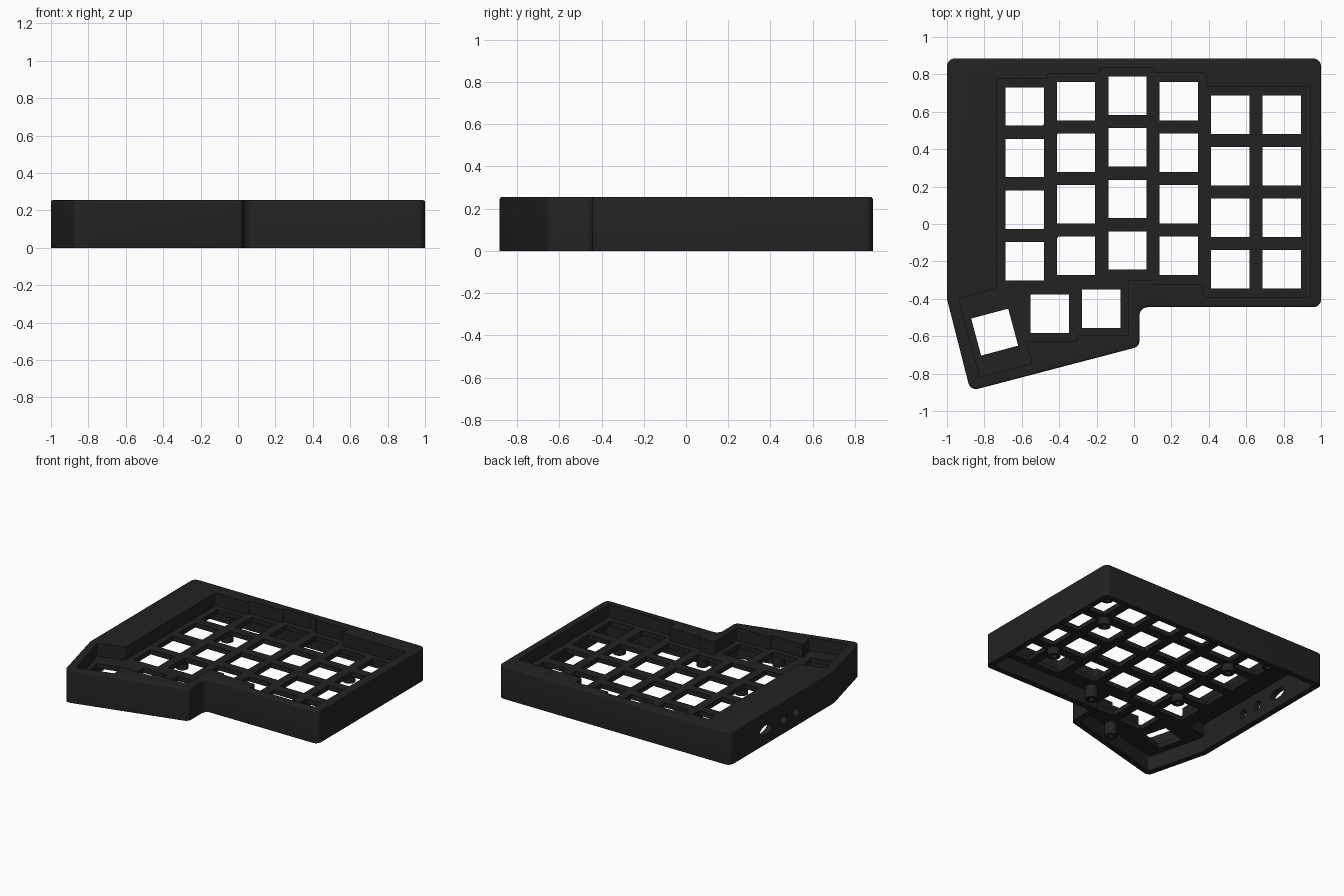
import bpy, bmesh, math
from mathutils import Vector, Matrix

if "Cube" in bpy.data.objects:
    bpy.data.objects.remove(bpy.data.objects["Cube"])

H = 0.255                            # case height
PLATE_TOP, PLATE_BOT = 0.155, 0.118  # switch plate

black = bpy.data.materials.new("matte_black")
black.diffuse_color = (0.016, 0.016, 0.016, 1)
black.use_nodes = True
black.node_tree.nodes["Principled BSDF"].inputs["Base Color"].default_value = black.diffuse_color


def make_object(name, bm):
    bmesh.ops.recalc_face_normals(bm, faces=bm.faces)
    mesh = bpy.data.meshes.new(name)
    bm.to_mesh(mesh)
    bm.free()
    ob = bpy.data.objects.new(name, mesh)
    mesh.materials.append(black)
    bpy.context.collection.objects.link(ob)
    return ob


def rounded(points, radius, steps=6):
    """Round every corner of a closed outline."""
    out, n = [], len(points)
    for i in range(n):
        p = Vector(points[i])
        a = (Vector(points[i - 1]) - p).normalized()
        b = (Vector(points[(i + 1) % n]) - p).normalized()
        half = a.angle(b) / 2
        centre = p + (a + b).normalized() * (radius / math.sin(half))
        start = p + a * (radius / math.tan(half)) - centre
        end = p + b * (radius / math.tan(half)) - centre
        for k in range(steps + 1):
            v = start.lerp(end, k / steps).normalized() * radius
            out.append(centre + v)
    return out


def inset(points, d):
    """Offset a clockwise outline inwards."""
    out, n = [], len(points)
    for i in range(n):
        p = Vector(points[i])
        e1 = (p - Vector(points[i - 1])).normalized()
        e2 = (Vector(points[(i + 1) % n]) - p).normalized()
        n1, n2 = Vector((e1.y, -e1.x)), Vector((e2.y, -e2.x))
        out.append(p + (n1 + n2) * (d / (1 + n1.dot(n2))))
    return out


def prism(name, points, z0, z1, top_bevel=0):
    bm = bmesh.new()
    base = bm.faces.new([bm.verts.new((p[0], p[1], z0)) for p in points])
    ext = bmesh.ops.extrude_face_region(bm, geom=[base])["geom"]
    bmesh.ops.translate(bm, vec=(0, 0, z1 - z0),
                        verts=[g for g in ext if isinstance(g, bmesh.types.BMVert)])
    if top_bevel:
        rim = [e for e in bm.edges if all(v.co.z > z1 - 1e-5 for v in e.verts)]
        bmesh.ops.bevel(bm, geom=rim, offset=top_bevel, segments=3,
                        profile=0.5, affect='EDGES')
    return make_object(name, bm)


def cylinders(name, spots, r, z0, z1):
    bm = bmesh.new()
    for x, y in spots:
        bmesh.ops.create_cone(bm, cap_ends=True, segments=24, radius1=r, radius2=r,
                              depth=z1 - z0,
                              matrix=Matrix.Translation((x, y, (z0 + z1) / 2)))
    return make_object(name, bm)


def cut(target, cutter):
    mod = target.modifiers.new("cut", 'BOOLEAN')
    mod.operation, mod.solver, mod.object = 'DIFFERENCE', 'EXACT', cutter
    bpy.context.view_layer.objects.active = target
    bpy.ops.object.modifier_apply(modifier=mod.name)
    bpy.data.objects.remove(cutter)


# Outer shell
outline = [(-1, .885), (1, .885), (1, -.445), (.03, -.445),
           (.03, -.655), (-.875, -.892), (-1, -.40)]
case = prism("keyboard_case", rounded(outline, .042), 0, H, .01)

# Hollow underside, and the taller electronics bay along the left
cut(case, prism("hollow", rounded(inset(outline, .045), .025), -.1, PLATE_BOT))
cut(case, prism("bay", [(-.955, .84), (-.785, .84), (-.785, -.33), (-.955, -.37)],
                .05, H - .04))

# Stepped key well in the top
well = [(-.735, .775), (-.46, .775), (-.46, .805), (-.185, .805), (-.185, .835),
        (.105, .835), (.105, .81), (.385, .81), (.385, .735), (.94, .735),
        (.94, -.39), (.37, -.39), (.37, -.32), (.095, -.32), (.095, -.30),
        (-.03, -.30), (-.03, -.595), (-.305, -.595), (-.305, -.628),
        (-.575, -.628), (-.545, -.745), (-.825, -.82), (-.937, -.40),
        (-.735, -.345)]
cut(case, prism("key_well", rounded(well, .008, 3), PLATE_TOP, H + .1))

# Switch openings: six staggered columns of four, then three thumb keys
keys = [(x, top - .2755 * row, 0)
        for x, top in zip((-.585, -.31, -.035, .24, .515, .79),
                          (.628, .657, .685, .657, .585, .585))
        for row in range(4)]
keys += [(-.745, -.578, 15), (-.45, -.48, 0), (-.175, -.453, 0)]
bm = bmesh.new()
for x, y, turn in keys:
    bmesh.ops.create_cube(bm, size=1, matrix=Matrix.Translation((x, y, .137))
                          @ Matrix.Rotation(math.radians(turn), 4, 'Z')
                          @ Matrix.Diagonal((.205, .205, .15, 1)))
cut(case, make_object("switch_openings", bm))

# Ports in the left wall: one wide slot and two round holes
bm = bmesh.new()
side = Matrix.Rotation(math.pi / 2, 4, 'Y')
for y, stretch in ((.44, 2.1), (.22, 1), (.065, 1)):
    bmesh.ops.create_cone(bm, cap_ends=True, segments=24, radius1=.036, radius2=.036,
                          depth=.14, matrix=Matrix.Translation((-1, y, .11))
                          @ Matrix.Diagonal((1, stretch, 1, 1)) @ side)
cut(case, make_object("ports", bm))

# Screw bosses under the plate, and longer posts along the walls
inner = [(-.447, .505), (-.447, -.05), (.65, .447), (.65, -.107)]
outer = [(.92, .80), (-.57, .80), (.10, -.35), (-.34, -.66)]
bosses = cylinders("plate_bosses", inner, .045, .06, PLATE_BOT + .005)
cut(bosses, cylinders("pilot_holes", inner, .02, 0, .105))
posts = cylinders("screw_posts", outer, .045, .02, PLATE_BOT + .005)
cut(posts, cylinders("pilot_holes", outer, .02, 0, .10))

for ob in (case, bosses, posts):
    bpy.ops.object.select_all(action='DESELECT')
    ob.select_set(True)
    bpy.context.view_layer.objects.active = ob
    bpy.ops.object.shade_smooth_by_angle(angle=math.radians(35))
